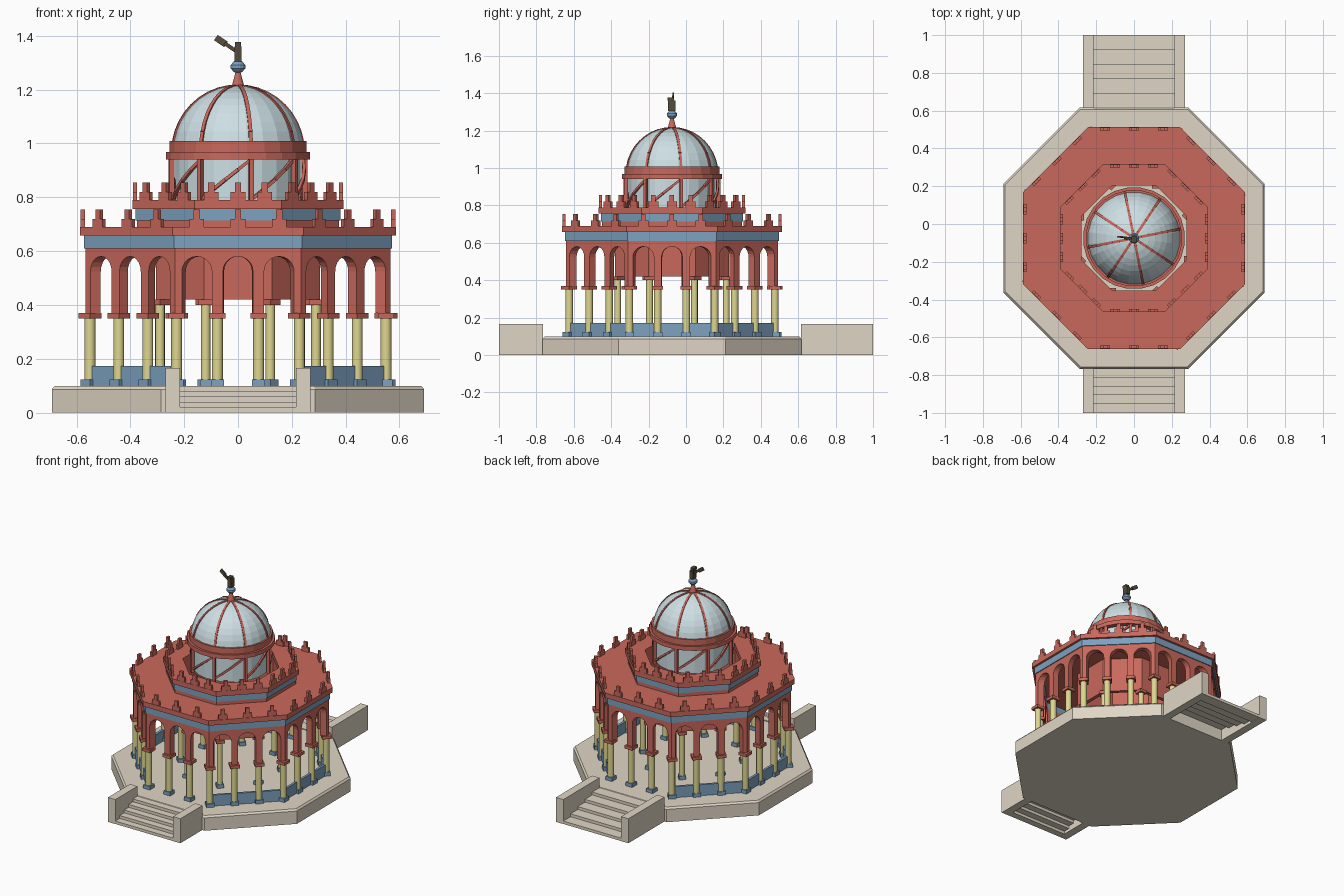
import bpy, bmesh
from math import pi, sin, cos, tan, radians
from mathutils import Matrix, Vector

cube = bpy.data.objects.get("Cube")
if cube:
    bpy.data.objects.remove(cube)

CY = -0.075                      # centre of the octagonal pavilion
T = tan(pi / 8)                  # half side of an octagon per unit apothem
CENTRE = Matrix.Translation((0, CY, 0))
SIDES = [CENTRE @ Matrix.Rotation(k * pi / 4, 4, 'Z') for k in range(8)]


def material(name, rgb):
    m = bpy.data.materials.new(name)
    m.use_nodes = True
    m.diffuse_color = (*rgb, 1)
    m.node_tree.nodes["Principled BSDF"].inputs["Base Color"].default_value = (*rgb, 1)
    return m


RED = material("brick_red", (0.59, 0.14, 0.106))
BLUE = material("slate_blue", (0.205, 0.36, 0.53))
STONE = material("pale_stone", (0.74, 0.67, 0.56))
YELLOW = material("column_yellow", (0.74, 0.68, 0.28))
GLASS = material("pale_glass", (0.61, 0.74, 0.78))
BRONZE = material("dark_bronze", (0.09, 0.07, 0.042))


def finish(name, bm, mat):
    bmesh.ops.remove_doubles(bm, verts=bm.verts, dist=1e-5)
    bmesh.ops.recalc_face_normals(bm, faces=bm.faces)
    me = bpy.data.meshes.new(name)
    bm.to_mesh(me)
    bm.free()
    me.materials.append(mat)
    ob = bpy.data.objects.new(name, me)
    bpy.context.collection.objects.link(ob)
    return ob


def box(bm, x, y, z, m=Matrix()):
    """Box from three (low, high) ranges."""
    vs = [bm.verts.new(m @ Vector((a, b, c))) for c in z for b in y for a in x]
    for f in ((0, 1, 3, 2), (4, 6, 7, 5), (0, 4, 5, 1), (2, 3, 7, 6), (0, 2, 6, 4), (1, 5, 7, 3)):
        bm.faces.new([vs[i] for i in f])


def strut(bm, p, q, w, d, out):
    """Flat bar from p to q, w wide and d deep along the outward direction."""
    p, q = Vector(p), Vector(q)
    axis = (q - p).normalized()
    side = axis.cross(Vector(out)).normalized()
    m = Matrix((side, axis, side.cross(axis))).transposed().to_4x4()
    m.translation = (p + q) / 2
    h = (q - p).length / 2
    box(bm, (-w / 2, w / 2), (-h, h), (-d / 2, d / 2), m)


def lathe(name, profile, mat, n=8, ring=False):
    """Revolve (radius, z) points; for octagons the radius is the apothem."""
    k = 1 / cos(pi / 8) if n == 8 else 1
    bm = bmesh.new()
    rows = [[bm.verts.new((r * k * cos((i + .5) * 2 * pi / n), CY + r * k * sin((i + .5) * 2 * pi / n), z))
             for i in range(n)] for r, z in profile]
    pairs = list(zip(rows, rows[1:])) + ([(rows[-1], rows[0])] if ring else [])
    for a, b in pairs:
        for i in range(n):
            j = (i + 1) % n
            bm.faces.new((a[i], a[j], b[j], b[i]))
    if not ring:
        for row, (r, z) in ((rows[0], profile[0]), (rows[-1], profile[-1])):
            if r > 0:
                bm.faces.new(row)
    return finish(name, bm, mat)


def band(name, outer, inner, z0, z1, mat, n=8):
    return lathe(name, [(outer, z0), (outer, z1), (inner, z1), (inner, z0)], mat, n, True)


# Platform with a slightly bevelled rim
lathe("platform", [(0.692, 0), (0.692, 0.086), (0.682, 0.098), (0, 0.098)], STONE)

# Stairs and side walls, short at the front and long at the back
for label, start, end in (("front", -0.765, -1.0), ("back", 0.615, 1.0)):
    bm = bmesh.new()
    step = (end - start) / 5
    for i in range(5):
        top = 0.098 - 0.0195 * i
        a = start + step * i
        box(bm, (-0.215, 0.215), sorted((a, a + step)), (top - 0.0195, top))
    finish(label + "_stairs", bm, STONE)
    bm = bmesh.new()
    for s in (-1, 1):
        box(bm, sorted((s * 0.215, s * 0.27)), sorted((start, end)), (0, 0.165))
    finish(label + "_stair_walls", bm, STONE)

# Outer arcade: three arches on every side
AP, BACK, GAP = 0.567, 0.527, 0.153
HALF, R, SPRING, FOOT = AP * T, 0.056, 0.524, 0.37
outline = [(-HALF, 0.612), (-HALF, FOOT)]
for c in (-GAP, 0, GAP):
    outline += [(c - R, FOOT)]
    outline += [(c - R * cos(a * pi / 10), SPRING + R * sin(a * pi / 10)) for a in range(11)]
    outline += [(c + R, FOOT)]
outline += [(HALF, FOOT), (HALF, 0.612)]
bm = bmesh.new()
for m in SIDES:
    front = [bm.verts.new(m @ Vector((x, -AP, z))) for x, z in outline]
    back = [bm.verts.new(m @ Vector((x * BACK / AP, -BACK, z))) for x, z in outline]
    bm.faces.new(front)
    bm.faces.new(back[::-1])
    for i in range(len(outline)):
        j = (i + 1) % len(outline)
        bm.faces.new((front[i], back[i], back[j], front[j]))
finish("arcade", bm, RED)


def columns(prefix, spots, top, r):
    """Footing, round shaft and capital at every spot."""
    feet, shafts, caps = bmesh.new(), bmesh.new(), bmesh.new()
    for m in spots:
        box(feet, (-r * 1.2, r * 1.2), (-r * 1.2, r * 1.2), (0.098, 0.122), m)
        box(caps, (-r * 1.45, r * 1.45), (-r * 1.45, r * 1.45), (top, top + 0.02), m)
        bmesh.ops.create_cone(shafts, cap_ends=True, segments=12, radius1=r, radius2=r,
                              depth=top - 0.12, matrix=m @ Matrix.Translation((0, 0, (top + 0.12) / 2)))
    finish(prefix + "_column_feet", feet, BLUE)
    finish(prefix + "_capitals", caps, RED)
    ob = finish(prefix + "_columns", shafts, YELLOW)
    for p in ob.data.polygons:
        p.use_smooth = abs(p.normal.z) < 0.5


MID = 0.55
columns("outer", [m @ Matrix.Translation((x, -MID, 0)) for m in SIDES for x in (-MID * T, -GAP / 2, GAP / 2)], 0.35, 0.0205)
columns("inner", [m @ Matrix.Translation((-0.29 * T, -0.29, 0)) for m in SIDES], 0.4, 0.018)

# Low parapet on all sides but the two entrances
bm = bmesh.new()
for k, m in enumerate(SIDES):
    if k % 4:
        box(bm, (-MID * T, MID * T), (-MID - 0.008, -MID + 0.008), (0.098, 0.172), m)
finish("parapet", bm, BLUE)

# Walls, friezes and roofs of the two tiers
band("inner_wall", 0.305, 0.28, 0.42, 0.77, RED)
band("lower_frieze", 0.573, 0.527, 0.61, 0.657, BLUE)
band("lower_roof", 0.588, 0.29, 0.657, 0.69, RED)
band("upper_tier", 0.375, 0.345, 0.69, 0.76, RED)
band("upper_frieze", 0.38, 0.36, 0.714, 0.756, BLUE)
band("upper_roof", 0.392, 0.278, 0.756, 0.79, RED)

# Stepped battlements
for label, ap, z, gap in (("lower", 0.577, 0.69, 0.153), ("upper", 0.383, 0.79, 0.1)):
    bm = bmesh.new()
    for m in SIDES:
        for c in (-gap, 0, gap):
            box(bm, (c - 0.027, c + 0.027), (-ap - 0.008, -ap + 0.008), (z, z + 0.03), m)
            box(bm, (c - 0.012, c + 0.012), (-ap - 0.008, -ap + 0.008), (z + 0.03, z + 0.065), m)
    finish(label + "_battlements", bm, RED)

# Glazed drum and dome
DR, DZ = 0.248, 0.967
arc = [(DR * cos(a * pi / 20), DZ + DR * sin(a * pi / 20)) for a in range(11)]
arc[-1] = (0, DZ + DR)
lathe("dome", arc, GLASS, 24)
lathe("drum", [(0.235, 0.77), (0.235, 0.96)], GLASS, 24)
band("drum_ring", 0.27, 0.23, 0.94, 0.968, RED, 24)
band("dome_ring", 0.256, 0.23, 0.968, 1.008, RED, 24)


def polar(r, angle, z):
    return Vector((r * cos(angle), CY + r * sin(angle), z))


# Dome ribs, drum posts and diagonal braces
ribs, frame = bmesh.new(), bmesh.new()
for k in range(8):
    a = radians(11.25 + 45 * k)
    out = Vector((cos(a), sin(a), 0.01))
    pts = [polar(r, a, z) for r, z in arc[1:]]
    for p, q in zip(pts, pts[1:]):
        strut(ribs, p, q, 0.014, 0.008, out)
    strut(frame, polar(0.252, a, 0.77), polar(0.252, a, 0.95), 0.016, 0.02, out)
    for i in range(4):
        b, c = a + i * pi / 16, a + (i + 1) * pi / 16
        strut(frame, polar(0.246, b, 0.79 + i * 0.0375), polar(0.246, c, 0.8275 + i * 0.0375),
              0.012, 0.012, (cos(b), sin(b), 0))
finish("dome_ribs", ribs, RED)
finish("drum_frame", frame, RED)

# Finial and weather vane
lathe("finial_cone", [(0.026, 1.205), (0.008, 1.27), (0, 1.27)], RED, 12)
lathe("finial_ball", [(0, 1.262), (0.016, 1.265), (0.028, 1.279), (0.028, 1.291), (0.016, 1.305), (0, 1.308)], BLUE, 12)
bm = bmesh.new()
box(bm, (-0.013, 0.013), (-0.02, 0.02), (1.305, 1.36), CENTRE)
box(bm, (-0.012, 0.012), (-0.024, 0.01), (1.36, 1.377), CENTRE)
strut(bm, (0, CY, 1.338), (-0.05, CY, 1.372), 0.014, 0.012, (0, 1, 0))
strut(bm, (-0.045, CY + 0.004, 1.368), (-0.082, CY + 0.008, 1.393), 0.024, 0.008, (0, 1, 0))
finish("weather_vane", bm, BRONZE)
